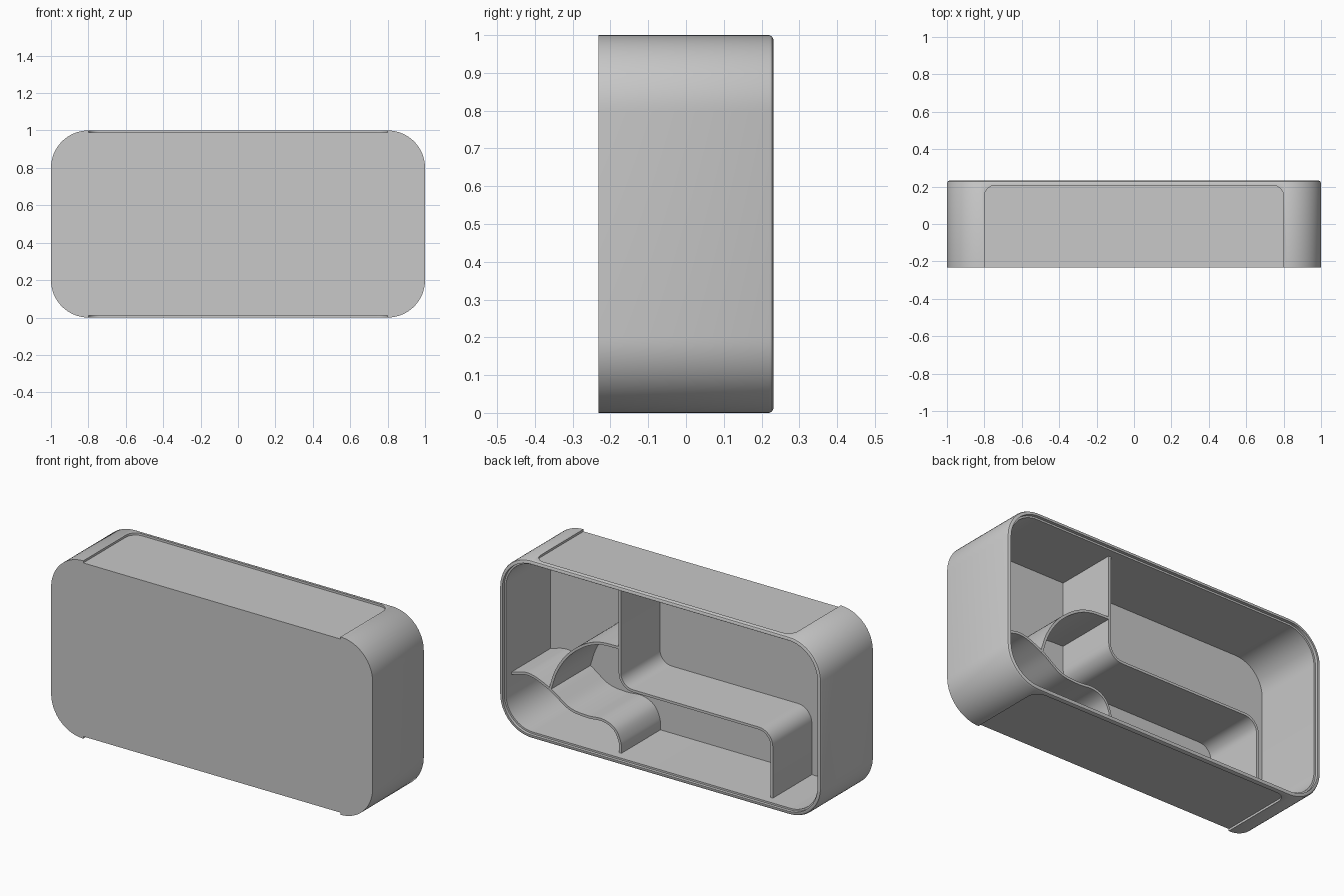
import bpy, bmesh, math
from mathutils import Vector

cube = bpy.data.objects.get("Cube")
if cube:
    bpy.data.objects.remove(cube, do_unlink=True)

grey = bpy.data.materials.new("light grey")
grey.use_nodes = True
COLOUR = (0.58, 0.58, 0.58, 1)
grey.diffuse_color = COLOUR
grey.node_tree.nodes["Principled BSDF"].inputs["Base Color"].default_value = COLOUR

HALF_DEPTH = 0.232
INNER_FRONT = -0.18
DIVIDER_BACK = 0.167
WALL = 0.03


def finish(name, bm):
    bmesh.ops.recalc_face_normals(bm, faces=bm.faces)
    mesh = bpy.data.meshes.new(name)
    bm.to_mesh(mesh)
    bm.free()
    mesh.materials.append(grey)
    obj = bpy.data.objects.new(name, mesh)
    bpy.context.collection.objects.link(obj)
    return obj


def smooth(obj):
    bpy.ops.object.select_all(action='DESELECT')
    obj.select_set(True)
    bpy.context.view_layer.objects.active = obj
    bpy.ops.object.shade_smooth_by_angle(angle=math.radians(30))


def rounded_rect(hw, hh, r, steps=16):
    """Corner-rounded outline around the origin."""
    pts = []
    for k, (sx, sy) in enumerate([(1, 1), (-1, 1), (-1, -1), (1, -1)]):
        for i in range(steps + 1):
            a = math.pi / 2 * (k + i / steps)
            pts.append((sx * (hw - r) + r * math.cos(a), sy * (hh - r) + r * math.sin(a)))
    return pts


def loft(name, rings):
    """Skin closed rings of equal length and cap both ends."""
    bm = bmesh.new()
    loops = [[bm.verts.new(p) for p in ring] for ring in rings]
    for a, b in zip(loops, loops[1:]):
        for i in range(len(a)):
            j = (i + 1) % len(a)
            bm.faces.new((a[i], a[j], b[j], b[i]))
    bm.faces.new(loops[0])
    bm.faces.new(loops[-1])
    return finish(name, bm)


def fillet(pts, r, steps=8):
    """Round the inner corners of a right-angled path."""
    out = [Vector(pts[0])]
    for p, c, n in zip(pts, pts[1:], pts[2:]):
        c = Vector(c)
        u, w = (Vector(p) - c).normalized(), (Vector(n) - c).normalized()
        centre = c + (u + w) * r
        for i in range(steps + 1):
            a = math.pi / 2 * i / steps
            out.append(centre - w * r * math.cos(a) - u * r * math.sin(a))
    return out + [Vector(pts[-1])]


def spline(pts, steps=8):
    """Smooth path through the given points."""
    p = [Vector(q) for q in pts]
    p = [2 * p[0] - p[1]] + p + [2 * p[-1] - p[-2]]
    out = []
    for a, b, c, d in zip(p, p[1:], p[2:], p[3:]):
        for i in range(steps):
            t = i / steps
            out.append(0.5 * (2 * b + (c - a) * t + (2 * a - 5 * b + 4 * c - d) * t * t
                              + (3 * b - a - 3 * c + d) * t ** 3))
    return out + [p[-2]]


def divider(name, path, thick=0.014):
    """Thin wall following an x-z path, standing out from the front panel."""
    sides = ([], [])
    for i, p in enumerate(path):
        t = (path[min(i + 1, len(path) - 1)] - path[max(i - 1, 0)]).normalized()
        n = Vector((-t.y, t.x)) * thick / 2
        sides[0].append(p + n)
        sides[1].append(p - n)
    bm = bmesh.new()
    rows = [[bm.verts.new((q.x, y, q.y)) for q in s]
            for s in sides for y in (INNER_FRONT - 0.01, DIVIDER_BACK)]
    order = [rows[0], rows[1], rows[3], rows[2]]
    for k in range(4):
        a, b = order[k], order[(k + 1) % 4]
        for i in range(len(path) - 1):
            bm.faces.new((a[i], a[i + 1], b[i + 1], b[i]))
    for end in (0, -1):
        bm.faces.new([row[end] for row in order])
    smooth(finish(name, bm))


# Open-backed case: outer wall, rounded rim, shallow lip, inner wall, front panel
B = HALF_DEPTH
section = [(0, -B), (0, B - 0.012), (0.004, B - 0.004), (0.012, B), (0.02, B),
           (0.02, B - 0.017), (WALL, B - 0.017), (WALL, INNER_FRONT)]
case = loft("case", [[(x, y, z + 0.5) for x, z in rounded_rect(1 - i, 0.5 - i, 0.2 - i)]
                     for i, y in section])

# Shallow recesses in the top and bottom, open to the front
outline = rounded_rect(0.8, 0.3, 0.06, 8)
for label, low, high in (("top", 0.988, 1.1), ("bottom", -0.1, 0.012)):
    cutter = loft(label + "_recess_cutter", [[(x, y - 0.093, z) for x, y in outline]
                                             for z in (low, high)])
    cutter.hide_render = True
    mod = case.modifiers.new(label + "_recess", 'BOOLEAN')
    mod.operation = 'DIFFERENCE'
    mod.solver = 'EXACT'
    mod.object = cutter
    bpy.ops.object.select_all(action='DESELECT')
    bpy.context.view_layer.objects.active = case
    case.select_set(True)
    bpy.ops.object.modifier_apply(modifier=mod.name)
    bpy.data.objects.remove(cutter, do_unlink=True)
smooth(case)

# Stepped divider from ceiling to floor
divider("stepped_divider", fillet([(0.295, 0.975), (0.295, 0.4), (-0.65, 0.4), (-0.65, 0.025)], 0.08))

# Wavy divider from the side wall down to the floor
divider("wavy_divider", spline([(0.975, 0.295), (0.86, 0.32), (0.73, 0.272), (0.61, 0.196),
                                (0.5, 0.18), (0.4, 0.185), (0.33, 0.155), (0.295, 0.09),
                                (0.292, 0.025)]))

# Arched divider from the wave to the stepped divider
divider("arched_divider", spline([(0.73, 0.27), (0.69, 0.385), (0.62, 0.49), (0.52, 0.572),
                                  (0.42, 0.612), (0.295, 0.62)]))
